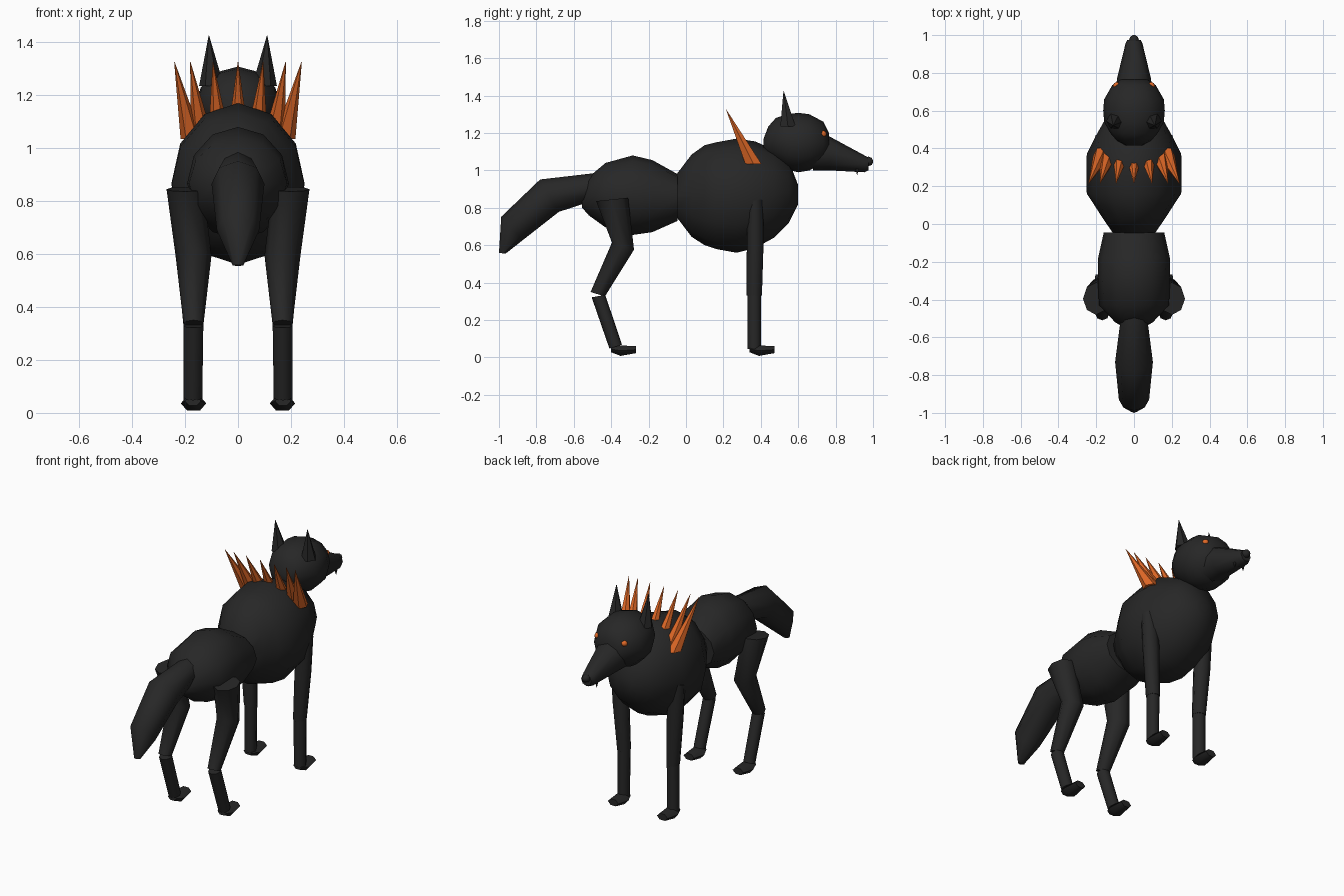
import bpy, bmesh, math
from mathutils import Vector


def material(name, rgb):
    m = bpy.data.materials.new(name)
    m.diffuse_color = (*rgb, 1)
    return m


FUR = material("charcoal fur", (0.020, 0.020, 0.020))
ORANGE = material("burnt orange", (0.75, 0.14, 0.02))


def loft(name, rings, sides, mat=FUR, side=1, angle=50):
    """Skin rings of (x, y, z, half width, half depth, tilt); tilt 0 is a level ring, 90 an upright one."""
    bm = bmesh.new()
    loops = []
    for x, y, z, rx, rv, tilt in rings:
        t = math.radians(tilt)
        u, v = Vector((rx, 0, 0)), Vector((0, math.cos(t), math.sin(t))) * rv
        c = Vector((x * side, y, z))
        steps = [2 * math.pi * (i + (0.5 if sides < 6 else 0)) / sides for i in range(sides)]
        loops.append([bm.verts.new(c + u * math.cos(a) + v * math.sin(a)) for a in steps])
    for a, b in zip(loops, loops[1:]):
        for i in range(sides):
            j = (i + 1) % sides
            bm.faces.new((a[i], a[j], b[j], b[i]))
    bm.faces.new(loops[0])
    bm.faces.new(loops[-1])
    bmesh.ops.recalc_face_normals(bm, faces=bm.faces)
    me = bpy.data.meshes.new(name)
    bm.to_mesh(me)
    bm.free()
    me.materials.append(mat)
    ob = bpy.data.objects.new(name, me)
    bpy.context.collection.objects.link(ob)
    bpy.ops.object.select_all(action='DESELECT')
    ob.select_set(True)
    bpy.context.view_layer.objects.active = ob
    bpy.ops.object.shade_smooth_by_angle(angle=math.radians(angle))
    return ob


def body(name, profile):
    """Rings along y from (y, bottom, top, half width)."""
    return loft(name, [(0, y, (lo + hi) / 2, rx, (hi - lo) / 2, 90) for y, lo, hi, rx in profile], 12)


def ball(name, centre, r, mat, sides=8, side=1):
    x, y, z = centre
    rings = [(x, y - r * math.cos(a), z, r * math.sin(a), r * math.sin(a), 90)
             for a in (0.15, 0.8, 1.57, 2.34, 2.99)]
    return loft(name, rings, sides, mat, side)


# Torso
body("chest", [(-0.05, 0.75, 0.98, 0.11), (0.03, 0.645, 1.085, 0.165), (0.10, 0.60, 1.135, 0.21),
               (0.16, 0.58, 1.15, 0.25), (0.27, 0.56, 1.17, 0.252), (0.37, 0.585, 1.155, 0.25),
               (0.47, 0.64, 1.11, 0.20), (0.55, 0.72, 1.05, 0.155), (0.60, 0.82, 0.92, 0.05)])
body("hindquarters", [(-0.555, 0.80, 0.86, 0.04), (-0.52, 0.76, 0.965, 0.10), (-0.43, 0.695, 1.04, 0.185),
                      (-0.285, 0.655, 1.08, 0.192), (-0.18, 0.67, 1.055, 0.19), (-0.045, 0.73, 0.98, 0.16)])

# Tail
loft("tail", [(0, -0.50, 0.91, 0.07, 0.075, 85), (0, -0.73, 0.865, 0.10, 0.10, 120),
              (0, -0.93, 0.69, 0.08, 0.085, 133), (0, -0.982, 0.557, 0.02, 0.018, 175)], 8)

# Head
body("head", [(0.415, 1.11, 1.17, 0.04), (0.44, 1.07, 1.235, 0.09), (0.48, 1.04, 1.28, 0.125),
              (0.54, 1.005, 1.30, 0.158), (0.60, 0.99, 1.308, 0.163), (0.66, 1.0, 1.30, 0.158),
              (0.735, 1.04, 1.26, 0.115), (0.765, 1.08, 1.20, 0.07)])
loft("snout", [(0, 0.68, 1.10, 0.10, 0.10, 90), (0, 0.77, 1.09, 0.09, 0.09, 90),
               (0, 0.955, 1.035, 0.045, 0.045, 90), (0, 0.975, 1.035, 0.035, 0.035, 90)], 8)
ball("nose", (0, 0.975, 1.048), 0.026, FUR)

# Mane of spikes fanned over the shoulders
for i in range(-3, 4):
    tip_x = (0, 0.095, 0.18, 0.24)[abs(i)]
    base_x = (0, 0.07, 0.135, 0.175)[abs(i)]
    s = -1 if i < 0 else 1
    loft("mane_spike", [(base_x, 0.36, 1.035, 0.042, 0.05, 0),
                        (tip_x, 0.215, 1.325, 0.001, 0.001, 0)], 6, ORANGE, s)

for s, label in ((-1, "left"), (1, "right")):
    # Face details
    loft(label + "_ear", [(0.10, 0.545, 1.235, 0.047, 0.047, 0),
                          (0.11, 0.522, 1.425, 0.001, 0.001, 0)], 6, FUR, s)
    ball(label + "_eye", (0.092, 0.732, 1.195), 0.019, ORANGE, 8, s)
    loft(label + "_fang", [(0.03, 0.915, 1.01, 0.008, 0.012, 0),
                           (0.03, 0.915, 0.975, 0.001, 0.001, 0)], 4, FUR, s)

    # Front leg
    loft(label + "_front_upper_leg", [(0.20, 0.372, 0.84, 0.048, 0.043, 10), (0.185, 0.37, 0.62, 0.05, 0.045, 0),
                                      (0.168, 0.365, 0.33, 0.038, 0.041, 0)], 8, FUR, s)
    loft(label + "_front_lower_leg", [(0.168, 0.365, 0.335, 0.037, 0.037, 0),
                                      (0.17, 0.365, 0.045, 0.035, 0.036, 0)], 8, FUR, s)

    # Hind leg, bent at knee and hock
    loft(label + "_hind_upper_leg", [(0.20, -0.395, 0.845, 0.07, 0.086, 6), (0.168, -0.337, 0.595, 0.068, 0.062, -18),
                                     (0.168, -0.472, 0.338, 0.038, 0.04, -18)], 8, FUR, s)
    loft(label + "_hind_lower_leg", [(0.168, -0.468, 0.328, 0.037, 0.037, 10),
                                     (0.17, -0.376, 0.058, 0.035, 0.035, 18)], 8, FUR, s)

    # Paws
    for part, y in (("_front_paw", 0.34), ("_hind_paw", -0.40)):
        loft(label + part, [(0.17, y, 0.045, 0.03, 0.02, 90), (0.168, y + 0.05, 0.036, 0.048, 0.032, 90),
                            (0.168, y + 0.132, 0.042, 0.036, 0.022, 90)], 6, FUR, s)
